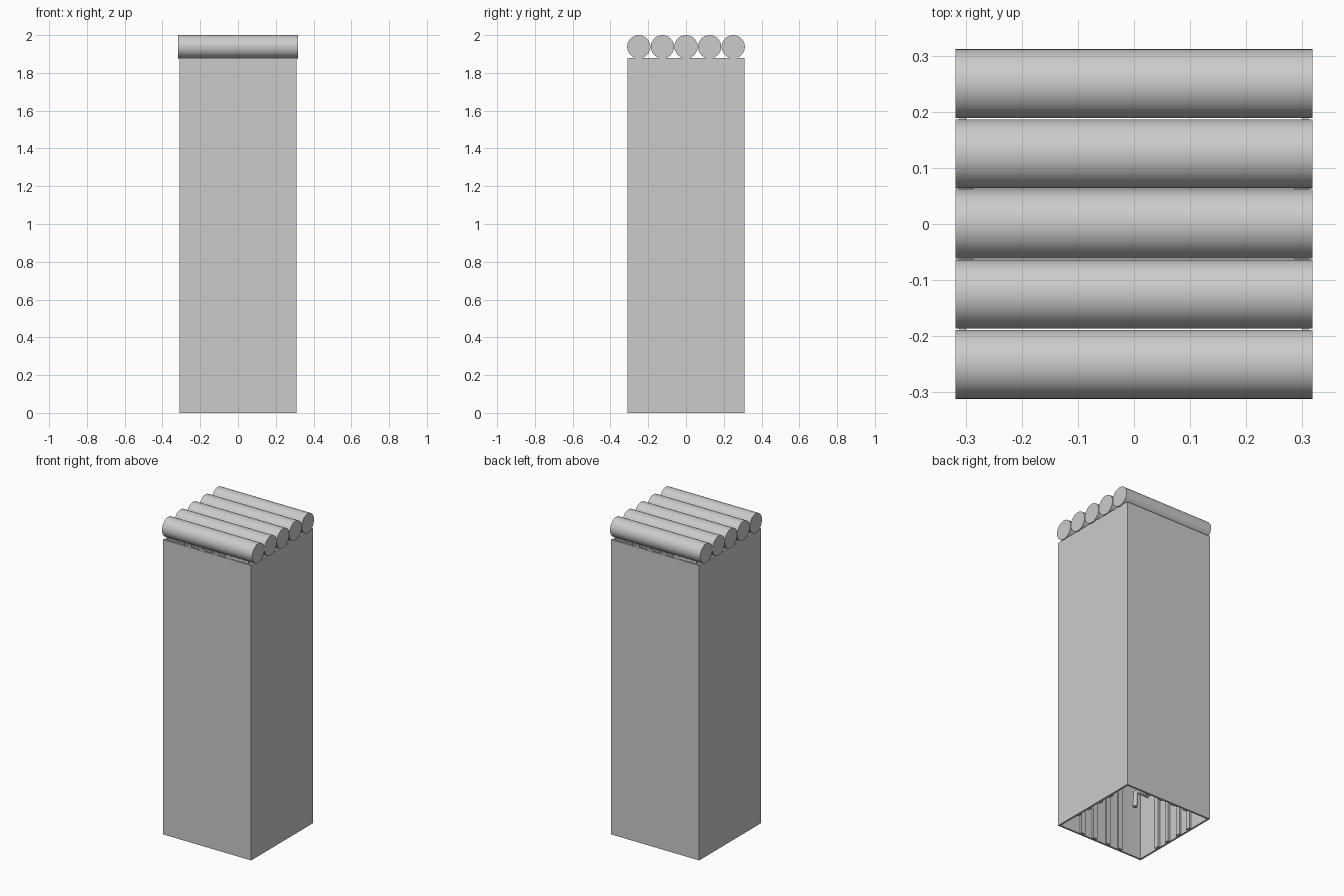
import bpy, bmesh
from math import radians, pi
from mathutils import Matrix

if "Cube" in bpy.data.objects:
    bpy.data.objects.remove(bpy.data.objects["Cube"])

H = 1.88      # wall height
R = 0.311     # half width of the box
T = 0.012     # wall thickness


def make_object(name, bm):
    mesh = bpy.data.meshes.new(name)
    bm.to_mesh(mesh)
    bm.free()
    ob = bpy.data.objects.new(name, mesh)
    bpy.context.collection.objects.link(ob)
    return ob


def box(name, size, loc, turn=0.0):
    bm = bmesh.new()
    bmesh.ops.create_cube(bm, size=1.0)
    bmesh.ops.scale(bm, vec=size, verts=bm.verts)
    bmesh.ops.translate(bm, vec=loc, verts=bm.verts)
    bmesh.ops.rotate(bm, cent=(0, 0, 0), matrix=Matrix.Rotation(turn, 3, 'Z'), verts=bm.verts)
    return make_object(name, bm)


def smooth(ob):
    bpy.ops.object.select_all(action='DESELECT')
    ob.select_set(True)
    bpy.context.view_layer.objects.active = ob
    bpy.ops.object.shade_smooth_by_angle(angle=radians(40))


# Hollow square shell, open at top and bottom
bm = bmesh.new()
loops = []
for r, z in ((R, 0), (R, H), (R - T, H), (R - T, 0)):
    loops.append([bm.verts.new((sx * r, sy * r, z))
                  for sx, sy in ((-1, -1), (1, -1), (1, 1), (-1, 1))])
for i in range(4):
    a, b = loops[i], loops[(i + 1) % 4]
    for j in range(4):
        k = (j + 1) % 4
        bm.faces.new((a[j], a[k], b[k], b[j]))
bmesh.ops.recalc_face_normals(bm, faces=bm.faces)
make_object("wall_shell", bm)

# Upright slats on the inside of every wall
for side in range(4):
    for n, x in enumerate((-0.14, -0.05, 0.05, 0.14)):
        box(f"inner_slat_{side}_{n}", (0.03, 0.014, H - 0.004),
            (x, -R + T + 0.006, H / 2), side * pi / 2)

# Five roof logs lying along x
for n in range(5):
    bm = bmesh.new()
    bmesh.ops.create_cone(bm, cap_ends=True, segments=48, radius1=0.0615,
                          radius2=0.0615, depth=0.636,
                          matrix=Matrix.Translation((0, (n - 2) * 0.125, 1.9385))
                          @ Matrix.Rotation(pi / 2, 4, 'Y'))
    smooth(make_object(f"roof_log_{n}", bm))

# Small bent hook on the inner wall
curve = bpy.data.curves.new("wall_hook", 'CURVE')
curve.dimensions = '3D'
curve.bevel_depth = 0.014
curve.bevel_resolution = 3
curve.use_fill_caps = True
sp = curve.splines.new('POLY')
pts = [(-R + T, -0.23, 0.39), (-0.23, -0.23, 0.39), (-0.205, -0.23, 0.375), (-0.2, -0.23, 0.28)]
sp.points.add(len(pts) - 1)
for p, co in zip(sp.points, pts):
    p.co = (*co, 1)
bpy.context.collection.objects.link(bpy.data.objects.new("wall_hook", curve))
